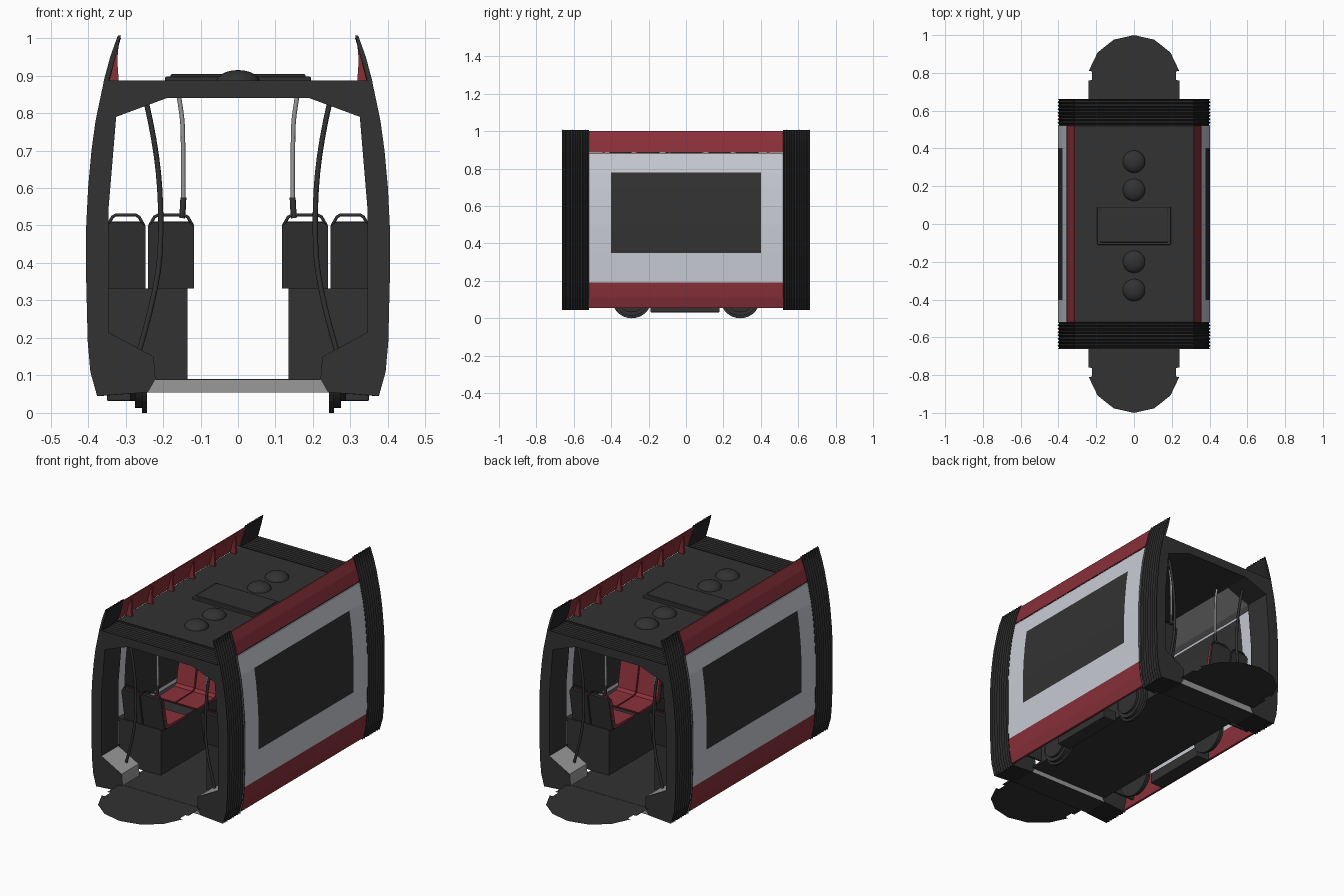
import bpy, bmesh, math
from mathutils import Matrix

if "Cube" in bpy.data.objects:
    bpy.data.objects.remove(bpy.data.objects["Cube"])


def material(name, rgb):
    m = bpy.data.materials.new(name)
    m.diffuse_color = (*rgb, 1)
    m.use_nodes = True
    m.node_tree.nodes["Principled BSDF"].inputs["Base Color"].default_value = m.diffuse_color
    return m


DARK = material("charcoal", (0.032, 0.032, 0.032))
BLACK = material("bellows black", (0.018, 0.018, 0.018))
RED = material("deep red", (0.25, 0.03, 0.042))
BODY = material("silver body", (0.58, 0.60, 0.66))
GREY = material("mid grey", (0.32, 0.32, 0.32))


def finish(name, bm, mats, rule=None):
    bmesh.ops.recalc_face_normals(bm, faces=bm.faces)
    if rule:
        for f in bm.faces:
            f.material_index = rule(f.calc_center_median(), f.normal)
    me = bpy.data.meshes.new(name)
    bm.to_mesh(me)
    bm.free()
    for m in mats:
        me.materials.append(m)
    ob = bpy.data.objects.new(name, me)
    bpy.context.collection.objects.link(ob)
    return ob


def loft(name, stations, mats, rule=None):
    """Closed (x, z) sections joined along y, capped at both ends."""
    bm = bmesh.new()
    rings = [[bm.verts.new((x, y, z)) for x, z in sec] for y, sec in stations]
    for a, b in zip(rings, rings[1:]):
        for i in range(len(a)):
            j = (i + 1) % len(a)
            bm.faces.new((a[i], a[j], b[j], b[i]))
    bm.faces.new(rings[0])
    bm.faces.new(rings[-1][::-1])
    return finish(name, bm, mats, rule)


def box(name, x, y, z, mat, bevel=0, rule=None):
    bm = bmesh.new()
    bmesh.ops.create_cube(bm, size=1)
    for v in bm.verts:
        v.co = [(r[0] + r[1]) / 2 + c * (r[1] - r[0]) for r, c in zip((x, y, z), v.co)]
    if bevel:
        bmesh.ops.bevel(bm, geom=bm.edges[:], offset=bevel, segments=2, profile=0.5, affect='EDGES')
    return finish(name, bm, mat if isinstance(mat, list) else [mat], rule)


def tube(name, pts, r, mat, order=3):
    cu = bpy.data.curves.new(name, 'CURVE')
    cu.dimensions = '3D'
    cu.bevel_depth, cu.bevel_resolution, cu.resolution_u = r, 2, 4
    cu.use_fill_caps = True
    sp = cu.splines.new('NURBS')
    sp.points.add(len(pts) - 1)
    for p, c in zip(sp.points, pts):
        p.co = (*c, 1)
    sp.use_endpoint_u, sp.order_u = True, order
    cu.materials.append(mat)
    ob = bpy.data.objects.new(name, cu)
    bpy.context.collection.objects.link(ob)


def cylinder(name, x0, x1, y, z, r, mat):
    bm = bmesh.new()
    bmesh.ops.create_cone(bm, cap_ends=True, segments=32, radius1=r, radius2=r, depth=abs(x1 - x0),
                          matrix=Matrix.Translation(((x0 + x1) / 2, y, z)) @ Matrix.Rotation(math.pi / 2, 4, 'Y'))
    finish(name, bm, [mat])


def flip(sec, s):
    return [(x * s, z) for x, z in sec]


# Curved outer side, bottom to top
SIDE = [(.378, .055), (.392, .11), (.399, .19), (.403, .35), (.403, .5), (.398, .6), (.389, .7),
        (.378, .78), (.357, .88)]
FIN = [(.356, .887), (.339, .95), (.318, 1.0)]


def shell(line, t):
    return line + [(x - t, z) for x, z in reversed(line)]


def wall_rule(c, n):
    if c.z < .19:
        return 1
    return 2 if abs(c.y) < .4 and .35 < c.z < .78 and abs(n.x) > .5 else 0


for s in (1, -1):
    # Side walls with red skirt and dark window, red roof fairing and its brackets
    sec = flip(shell(SIDE, .012), s)
    loft("side_wall", [(y, sec) for y in (-.522, -.402, .402, .522)], [BODY, RED, DARK], wall_rule)
    sec = flip(shell(FIN, .006), s)
    loft("roof_fairing", [(-.522, sec), (.522, sec)], [RED])
    sec = flip([(.318, .882), (.352, .882), (.337, .95), (.318, .99), (.322, .94)], s)
    for i in range(6):
        y = -.44 + i * .176
        loft("fairing_bracket", [(y - .006, sec), (y + .006, sec)], [RED])

# Bellows at both ends: ridged frame around the gangway opening
INNER = [(.22, .09), (.225, .15), (.345, .215), (.345, .55), (.325, .79), (.19, .84)]


def bellows_section(d):
    out = [(.24, .055), (.376 - d, .045)] + [(x + .002 - d, z) for x, z in SIDE[1:] + FIN[:2]]
    out += [(.321 - d / 2, 1.006), (.313, 1.008 - d), (.324, .96), (.345, .887 - d)]
    left = [(-x, z) for x, z in reversed(out)]
    return out + left + flip(INNER, -1) + INNER[::-1]


def bellows_rule(c, n):
    if abs(n.y) > .99:
        return 0
    if abs(c.x) < .348 and .09 < c.z < .842:
        return 2 if c.z < .22 else 0
    return 1


for e in (1, -1):
    st = [(e * (.518 + i * .144 / 16), bellows_section(.009 if i % 2 else 0)) for i in range(17)]
    loft("bellows", st, [DARK, BLACK, GREY], bellows_rule)
    # Cross beam under the gangway with a grey end face
    box("end_beam", (-.24, .24), sorted((e * .52, e * .66)), (.055, .089), [DARK, GREY], 0,
        lambda c, n: int(abs(n.y) > .9))
    # Rounded turntable floor plate beyond the end
    half = [(.24, .66), (.24, .76), (.222, .762), (.222, .808)]
    half += [(.245 * math.cos(math.radians(a)), .76 + .24 * math.sin(math.radians(a))) for a in (12, 38, 64)]
    outline = half + [(0, 1.0)] + [(-x, y) for x, y in reversed(half)]
    bm = bmesh.new()
    f = bm.faces.new([bm.verts.new((x, y * e, .089)) for x, y in outline])
    finish("turntable_floor", bm, [DARK])
    for f in bpy.data.objects[-1].data.polygons:
        if f.normal.z < 0:
            f.flip()

box("floor", (-.24, .24), (-.655, .655), (.08, .09), DARK)

# Roof, ceiling lining and rooftop equipment
box("roof", (-.352, .352), (-.522, .522), (.858, .884), DARK)
CEIL = [(.366, .79), (.325, .79), (.19, .84)]
low = CEIL + [(-x, z) for x, z in reversed(CEIL)]
sec = low + [(x, z + .01) for x, z in reversed(low)]
loft("ceiling", [(-.52, sec), (.52, sec)], [GREY, DARK], lambda c, n: int(abs(c.x) < .1))
box("roof_unit", (-.195, .195), (-.11, .09), (.87, .897), DARK, .004)
box("roof_unit_lid", (-.18, .18), (-.097, .077), (.88, .904), DARK, .004)
for y in (-.35, -.2, .18, .33):
    bm = bmesh.new()
    bmesh.ops.create_uvsphere(bm, u_segments=24, v_segments=12, radius=.06,
                              matrix=Matrix.Translation((0, y, .88)) @ Matrix.Diagonal((1, 1, .58, 1)))
    ob = finish("roof_dome", bm, [DARK])
    for p in ob.data.polygons:
        p.use_smooth = True


# Seat: red L-shaped shell with a dark rounded back; d is the facing direction
def seat(x0, x1, y, d):
    prof = [(.17, .334), (.175, .345), (.03, .348), (.014, .36), (-.014, .5), (-.02, .510),
            (-.028, .5), (0, .345), (.012, .334)]
    c, h = (x0 + x1) / 2, (x1 - x0) / 2
    bm = bmesh.new()
    a, b = [[bm.verts.new((c + k * (h - (.016 if z > .505 else 0)), y + d * p, z)) for p, z in prof]
            for k in (-1, 1)]
    for i in range(len(prof)):
        j = (i + 1) % len(prof)
        bm.faces.new((a[i], a[j], b[j], b[i]))
    bm.faces.new(a)
    bm.faces.new(b[::-1])
    finish("seat", bm, [RED])
    sec = [(h, -.09), (h, .078), (h - .012, .09), (.012 - h, .09), (-h, .078), (-h, -.09)]
    back = loft("seat_back", [(-.006, sec), (.006, sec)], [DARK])
    back.matrix_world = Matrix.Translation((c, y - d * .02, .421)) @ Matrix.Rotation(d * .17, 4, 'X')
    yb = y - d * .028
    tube("seat_handle", [(c - h + .004, yb, .5), (c - h + .02, yb, .528), (c + h - .02, yb, .528),
                         (c + h - .004, yb, .5)], .004, DARK, 2)


for s in (1, -1):
    # Seat platform, open underneath for the wheels
    sec = flip([(.135, .09), (.238, .09), (.238, .318), (.392, .318), (.392, .332), (.135, .332)], s)
    loft("seat_platform", [(-.46, sec), (.46, sec)], [DARK])
    for e in (1, -1):
        box("platform_end", sorted((s * .23, s * .378)), sorted((e * .45, e * .46)), (.09, .33), DARK)
    for lo, hi in ((.117, .24), (.247, .352)):
        x0, x1 = sorted((s * lo, s * hi))
        for y, d in ((-.445, 1), (-.005, -1), (.06, 1), (.445, -1)):
            seat(x0, x1, y, d)
    for e in (1, -1):
        # Curved gangway pole and hanging handrail
        y = e * .57
        tube("gangway_pole", [(s * .245, y, .83), (s * .215, y, .70), (s * .203, y, .5), (s * .215, y, .33),
                              (s * .265, y, .16)], .007, DARK)
        y = e * .47
        tube("handrail", [(s * .158, y, .845), (s * .15, y, .80), (s * .146, y, .74), (s * .146, y, .56)], .006, GREY)
        tube("handrail_foot", [(s * .146, y, .575), (s * .146, y, .55), (s * .15, y, .52)], .008, DARK)
        # Wheels with flange, tyre and hub
        y = e * .29
        cylinder("wheel_flange", s * .243, s * .256, y, .107, .107, DARK)
        cylinder("wheel_tyre", s * .25, s * .275, y, .107, .094, DARK)
        cylinder("wheel_hub", s * .27, s * .288, y, .107, .075, DARK)
    # Equipment box under the floor
    box("underfloor_box", sorted((s * .27, s * .35)), (-.19, .18), (.032, .09), DARK, .004)
